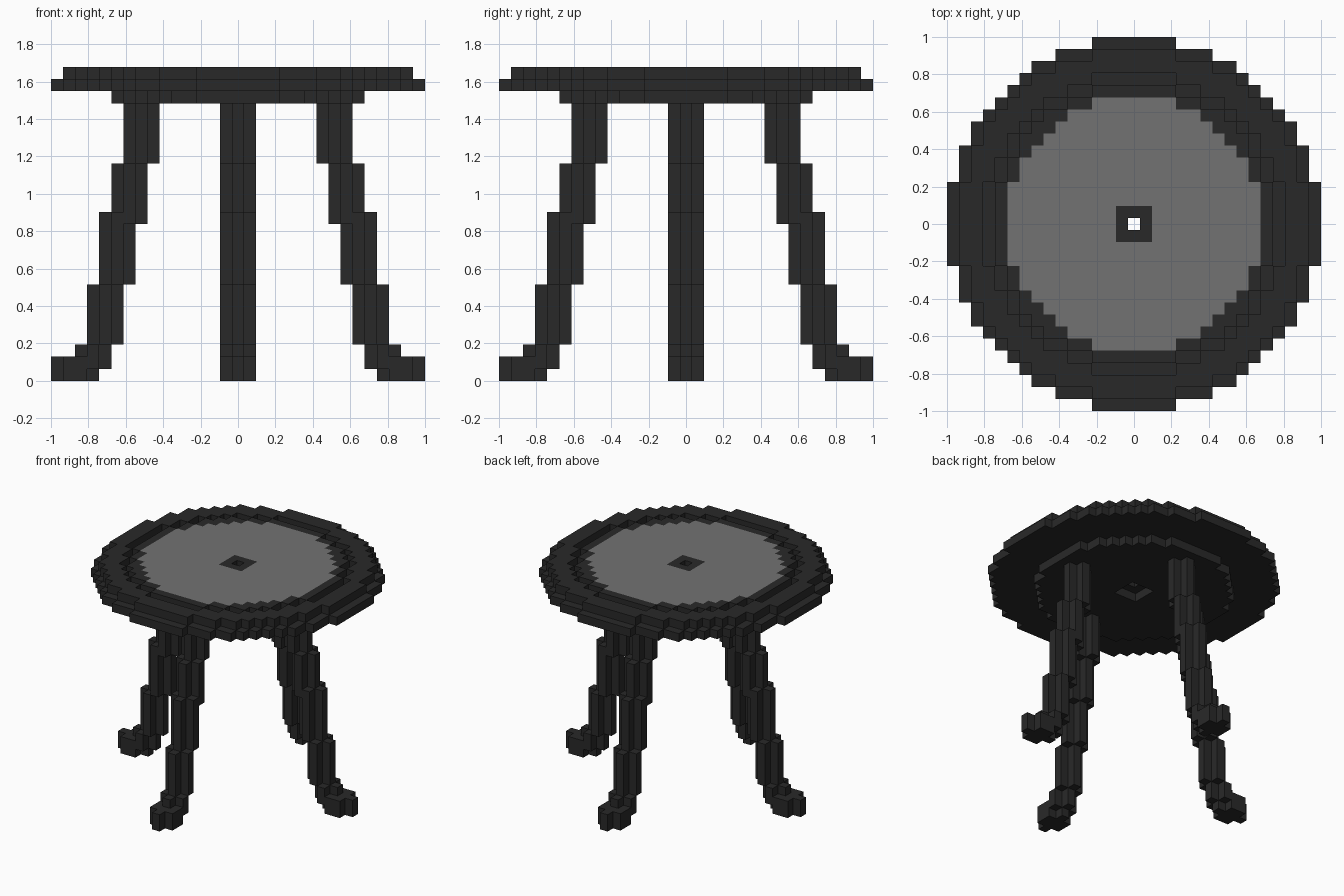
import bpy
import bmesh
from mathutils import Vector

cube = bpy.data.objects.get("Cube")
if cube:
    bpy.data.objects.remove(cube, do_unlink=True)

U = 2 / 31          # edge of one block
REACH = 15          # blocks from the centre to the rim


def make_material(name, value):
    mat = bpy.data.materials.new(name)
    mat.use_nodes = True
    colour = (value, value, value, 1)
    mat.diffuse_color = colour
    bsdf = mat.node_tree.nodes["Principled BSDF"]
    bsdf.inputs["Base Color"].default_value = colour
    bsdf.inputs["Roughness"].default_value = 0.8
    return mat


dark = make_material("charcoal", 0.022)
grey = make_material("mid_grey", 0.17)


def disc(radius, layer):
    """Blocks whose centres lie inside a circle."""
    span = range(-REACH, REACH + 1)
    return {(i, j, layer) for i in span for j in span
            if i * i + j * j <= radius * radius}


def leg_blocks():
    """Plus-shaped cross-section stepping outward down to the foot."""
    # (lowest layer, top layer, axis positions of the plus)
    steps = [(18, 23, [8]), (14, 18, [9]), (13, 14, [9, 10]), (8, 13, [10]),
             (3, 8, [11]), (2, 3, [12]), (1, 2, [12, 13, 14]), (0, 1, [13, 14])]
    plus = [(0, 0), (1, 0), (-1, 0), (0, 1), (0, -1)]
    return {(c + dx, dy, k) for low, top, centres in steps
            for k in range(low, top) for c in centres for dx, dy in plus}


def turn(blocks, quarters):
    for _ in range(quarters):
        blocks = {(-j, i, k) for i, j, k in blocks}
    return blocks


# Parts as sets of blocks; a narrow groove separates the rim and the panel
hub = {(i, j, 23) for i in (-1, 0, 1) for j in (-1, 0, 1)}
parts = {
    "table_top": disc(15.5, 24) - {(0, 0, 24)},
    "raised_rim": disc(14.5, 25) - disc(12.5, 25),
    "centre_panel": disc(11.5, 25) - {(0, 0, 25)},
    "under_disc": disc(10.5, 23) - hub,
}
for n, side in enumerate(("left", "back", "right", "front")):
    parts[side + "_leg"] = turn(leg_blocks(), n)

solid = set().union(*parts.values())
DIRECTIONS = [Vector(d) * s for d in ((1, 0, 0), (0, 1, 0), (0, 0, 1)) for s in (1, -1)]


def is_grey(block, normal):
    """Grey top of the centre panel, with a dark border and centre square."""
    i, j, k = block
    inlay = i * i + j * j <= 10.5 ** 2 and max(abs(i), abs(j)) > 1
    return k == 25 and normal.z > 0 and inlay


def build(name, blocks):
    """Skin the blocks with only their exposed faces."""
    bm = bmesh.new()
    corners = {}

    def corner(p):
        key = tuple(round(c * 2) for c in p)
        if key not in corners:
            corners[key] = bm.verts.new(p * U)
        return corners[key]

    for block in sorted(blocks):
        centre = Vector(block) + Vector((0, 0, 0.5))
        for normal in DIRECTIONS:
            neighbour = tuple(b + round(d) for b, d in zip(block, normal))
            if neighbour in solid:
                continue
            a = Vector((normal.y, normal.z, normal.x))
            b = normal.cross(a)
            quad = [centre + (normal + a * s + b * t) / 2
                    for s, t in ((1, 1), (-1, 1), (-1, -1), (1, -1))]
            face = bm.faces.new([corner(p) for p in quad])
            face.material_index = int(is_grey(block, normal))

    mesh = bpy.data.meshes.new(name)
    bm.to_mesh(mesh)
    bm.free()
    mesh.materials.append(dark)
    if name == "centre_panel":
        mesh.materials.append(grey)
    bpy.context.collection.objects.link(bpy.data.objects.new(name, mesh))


for name, blocks in parts.items():
    build(name, blocks)
